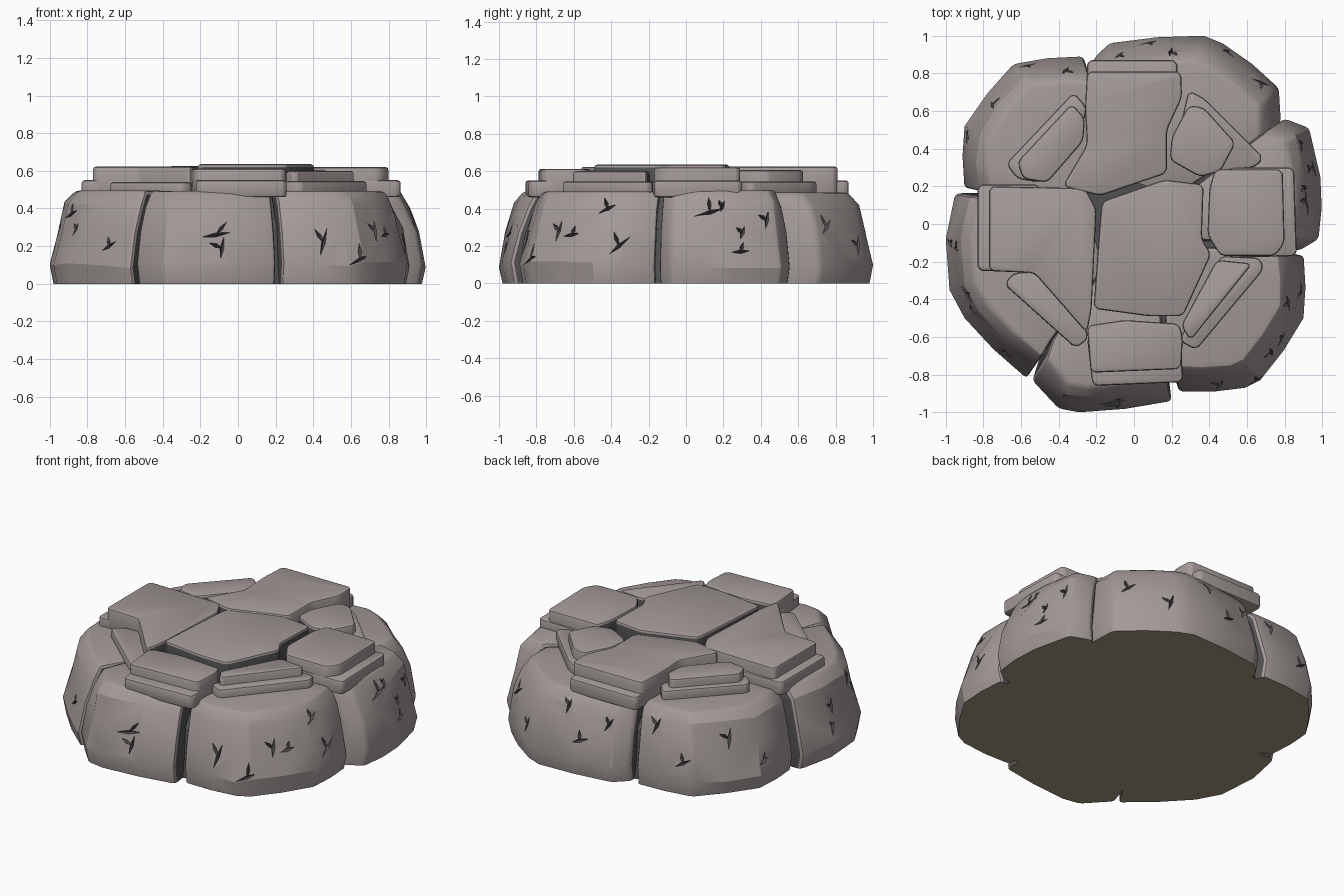
import bpy, bmesh, math, random
from mathutils import Vector, Matrix
from mathutils.bvhtree import BVHTree

if "Cube" in bpy.data.objects:
    bpy.data.objects.remove(bpy.data.objects["Cube"])

random.seed(4)


def material(name, color):
    m = bpy.data.materials.new(name)
    m.diffuse_color = (*color, 1)
    m.use_nodes = True
    m.node_tree.nodes["Principled BSDF"].inputs["Base Color"].default_value = m.diffuse_color
    return m


MATS = [material("warm grey stone", (.37, .325, .315)),
        material("dark crevice", (.08, .08, .08)),
        material("olive underside", (.37, .32, .23))]


def to_object(bm, name):
    me = bpy.data.meshes.new(name)
    bm.to_mesh(me)
    bm.free()
    for m in MATS:
        me.materials.append(m)
    ob = bpy.data.objects.new(name, me)
    bpy.context.collection.objects.link(ob)
    return ob


def soften(bm, width):
    """Bevel sharp edges, leaving the flat underside crisp."""
    sharp = [e for e in bm.edges if e.calc_face_angle(0) > math.radians(32)
             and max(v.co.z for v in e.verts) > .05]
    bmesh.ops.bevel(bm, geom=sharp, offset=width, segments=2, profile=.5,
                    affect='EDGES', clamp_overlap=True)


def finish(ob, cutter=None):
    """Carve the cracks, bake and shade."""
    if cutter:
        mod = ob.modifiers.new("cracks", 'BOOLEAN')
        mod.object, mod.operation, mod.solver = cutter, 'DIFFERENCE', 'EXACT'
        mod.use_self = True
        bpy.context.view_layer.update()
        dg = bpy.context.evaluated_depsgraph_get()
        me = bpy.data.meshes.new_from_object(ob.evaluated_get(dg))
        ob.modifiers.clear()
        ob.data = me
    bpy.ops.object.select_all(action='DESELECT')
    ob.select_set(True)
    bpy.context.view_layer.objects.active = ob
    bpy.ops.object.shade_smooth_by_angle(angle=math.radians(24))


def loft(rings):
    """Closed solid through matching rings of points, lowest first."""
    bm = bmesh.new()
    vs = [[bm.verts.new(p) for p in r] for r in rings]
    n = len(vs[0])
    bm.faces.new(vs[0][::-1])
    bm.faces.new(vs[-1])
    for a, b in zip(vs, vs[1:]):
        for i in range(n):
            j = (i + 1) % n
            bm.faces.new((a[i], a[j], b[j], b[i]))
    bmesh.ops.recalc_face_normals(bm, faces=bm.faces)
    bm.normal_update()
    return bm


def paint(bm, limit):
    """Dark on walls facing neighbouring stones, olive underneath."""
    for f in bm.faces:
        c = f.calc_center_median()
        out = Vector((c.x, c.y, 0)).normalized()
        if f.normal.z < -.9:
            f.material_index = 2
        elif abs(f.normal.z) < .5 and f.normal.dot(out) < limit:
            f.material_index = 1


# Boulder plan outlines
ROCKS = {
    "back_left_boulder": [(-.9, .19), (-.9, .52), (-.64, .85), (-.27, .89), (-.235, .78),
                          (-.2, .35), (-.35, .19)],
    "back_right_boulder": [(-.21, .78), (-.215, .88), (-.13, .96), (.37, 1.0), (.47, .96),
                           (.77, .72), (.78, .54), (.62, .42), (.3, .2), (-.16, .35)],
    "right_boulder": [(.72, .5), (.8, .56), (.93, .51), (.99, .25), (.98, -.08),
                      (.88, -.14), (.3, -.1), (.35, .2)],
    "front_right_boulder": [(.9, -.165), (.9, -.5), (.67, -.83), (.59, -.87), (.24, -.89),
                            (.21, -.8), (.2, -.3), (.35, -.16)],
    "front_boulder": [(.185, -.82), (.2, -.94), (-.29, -1.0), (-.4, -.98), (-.54, -.83),
                      (-.5, -.71), (-.2, -.3), (.17, -.3)],
    "left_boulder": [(-.9, .165), (-.95, .16), (-1.0, -.08), (-.98, -.35), (-.9, -.5),
                     (-.57, -.82), (-.52, -.73), (-.22, -.32), (-.35, .16)],
}
# Side profile: height and inward shift
PROFILE = [(0, .02), (.1, 0), (.28, .03), (.42, .075), (.49, .14)]

rocks = []
for name, plan in ROCKS.items():
    pts = []
    for a, b in zip(plan, plan[1:] + plan[:1]):
        a, b = Vector(a), Vector(b)
        pts.append(a)
        if (b - a).length > .3 and min(a.length, b.length) > .8:
            pts.append((a + b) / 2 * 1.012)
    rings = []
    lift = random.uniform(-.006, .01)
    for z, inset in PROFILE:
        ring = []
        for p in pts:
            j = random.uniform(0, .022) if .2 < z < .45 and p.length > .8 else 0
            q = p * (1 - (inset + j) / max(p.length, .5))
            dz = random.uniform(-.02, .02) if .05 < z < .45 else 0
            ring.append((q.x, q.y, z + dz + (lift if z > .45 else 0)))
        rings.append(ring)
    bm = loft(rings)
    paint(bm, .3)
    soften(bm, .02)
    tree = BVHTree.FromBMesh(bm)
    rocks.append((to_object(bm, name), tree, bmesh.new()))

# Cracks: bearing in degrees, height, roll, half length
CRACKS = [(-97, .26, 10, .09), (-95, .19, 80, .07), (-157, .37, 20, .06), (-152, .29, 60, .04),
          (-172, .3, 80, .05), (-135, .2, 30, .05), (-62, .22, 75, .08), (-52, .13, 25, .08),
          (-43, .28, 80, .06), (-38, .26, 10, .05), (-27, .4, 30, .06), (-22, .2, 40, .08),
          (8, .38, 15, .09), (12, .41, 70, .04), (17, .17, 5, .05),
          (18, .27, 70, .04), (26, .34, 80, .05), (48, .3, 40, .07), (62, .2, 75, .06),
          (78, .4, 80, .06), (85, .22, 20, .06), (95, .34, 60, .05), (114, .38, 70, .06),
          (124, .2, 30, .06), (140, .33, 80, .07), (152, .16, 15, .05), (186, .18, 60, .05)]
for deg, z, roll, size in CRACKS:
    a = math.radians(deg)
    d = Vector((math.cos(a), math.sin(a), 0))
    hits = []
    for ob, tree, cut in rocks:
        loc, nor, _, dist = tree.ray_cast(d * 2 + Vector((0, 0, z)), -d)
        if loc:
            hits.append((dist, loc, nor, cut))
    if not hits:
        continue
    _, loc, nor, cut = min(hits, key=lambda h: h[0])
    for turn, k in ((0, 1), (random.uniform(40, 80), .6)):
        mat = (Matrix.Translation(loc) @ nor.to_track_quat('Z', 'Y').to_matrix().to_4x4()
               @ Matrix.Rotation(math.radians(roll + turn), 4, 'Z')
               @ Matrix.Translation((size * .5 * (k < 1), 0, 0))
               @ Matrix.Diagonal((size * k, .011, .03, 1)))
        bmesh.ops.create_uvsphere(cut, u_segments=4, v_segments=2, radius=1, matrix=mat)

for ob, tree, cut in rocks:
    for f in cut.faces:
        f.material_index = 1
    cutter = to_object(cut, "crack_cutter")
    cutter.hide_render = True
    finish(ob, cutter)
    bpy.data.objects.remove(cutter)

# Dark core filling the joints
ring = [Vector((math.cos(i * math.tau / 24), math.sin(i * math.tau / 24), 0)) for i in range(24)]
bm = loft([[p * r + Vector((0, 0, z)) for p in ring] for z, r in ((0, .85), (.3, .81), (.47, .68))])
for f in bm.faces:
    f.material_index = 2 if f.normal.z < -.9 else 1
finish(to_object(bm, "joint_core"))


def slab(name, plan, top, limit=-.2, bottom=.46):
    bm = loft([[(x, y, z) for x, y in plan] for z in (bottom, top)])
    upright = [e for e in bm.edges if abs(e.verts[0].co.z - e.verts[1].co.z) > .01]
    bmesh.ops.bevel(bm, geom=upright, offset=.026, segments=2, profile=.5,
                    affect='EDGES', clamp_overlap=True)
    bm.normal_update()
    paint(bm, limit)
    soften(bm, .015)
    finish(to_object(bm, name))


# Upper paving slabs
slab("centre_slab", [(-.17, .12), (.16, .235), (.37, .21), (.36, -.08), (.41, -.16), (.26, -.49),
                     (.08, -.49), (-.215, -.45), (-.18, .03)], .635, 2)
slab("back_slab", [(-.25, .81), (.25, .81), (.255, .67), (.175, .5), (.175, .27), (-.18, .15),
                   (-.38, .2), (-.25, .42), (-.26, .62)], .625)
slab("back_left_slab", [(-.33, .64), (-.26, .56), (-.27, .44), (-.46, .22), (-.59, .24),
                        (-.62, .33)], .6)
slab("back_right_slab", [(.29, .63), (.37, .62), (.54, .43), (.46, .28), (.35, .25), (.19, .34),
                         (.2, .46)], .605)
slab("right_slab", [(.43, .29), (.79, .29), (.8, -.1), (.75, -.17), (.46, -.17), (.39, -.06),
                    (.4, .19)], .62)
slab("front_right_slab", [(.44, -.19), (.63, -.21), (.3, -.62), (.25, -.54)], .6)
slab("front_slab", [(-.25, -.54), (-.05, -.51), (.24, -.53), (.26, -.6), (.25, -.77),
                    (-.23, -.79)], .612)
slab("left_slab", [(-.77, .2), (-.26, .19), (-.2, .08), (-.225, -.45), (-.25, -.58), (-.53, -.26),
                   (-.77, -.25)], .622)

# Lower stepped slabs
slab("back_step", [(-.25, .87), (.23, .87), (.23, .6), (-.25, .6)], .55)
slab("back_left_step", [(-.32, .7), (-.25, .62), (-.3, .4), (-.5, .22), (-.62, .24),
                        (-.68, .32)], .545)
slab("back_right_step", [(.29, .71), (.37, .67), (.69, .35), (.64, .3), (.35, .27),
                         (.24, .5)], .545)
slab("right_step", [(.5, .3), (.85, .3), (.865, -.17), (.5, -.18)], .55)
slab("front_right_step", [(.46, -.17), (.67, -.18), (.69, -.24), (.33, -.67), (.24, -.62)], .545)
slab("front_step", [(-.25, -.6), (.25, -.6), (.26, -.84), (-.22, -.86)], .55)
slab("left_step", [(-.83, .21), (-.5, .21), (-.5, -.25), (-.83, -.25)], .55)
slab("front_left_step", [(-.64, -.26), (-.69, -.32), (-.31, -.66), (-.24, -.61), (-.3, -.4),
                         (-.5, -.25)], .54)
